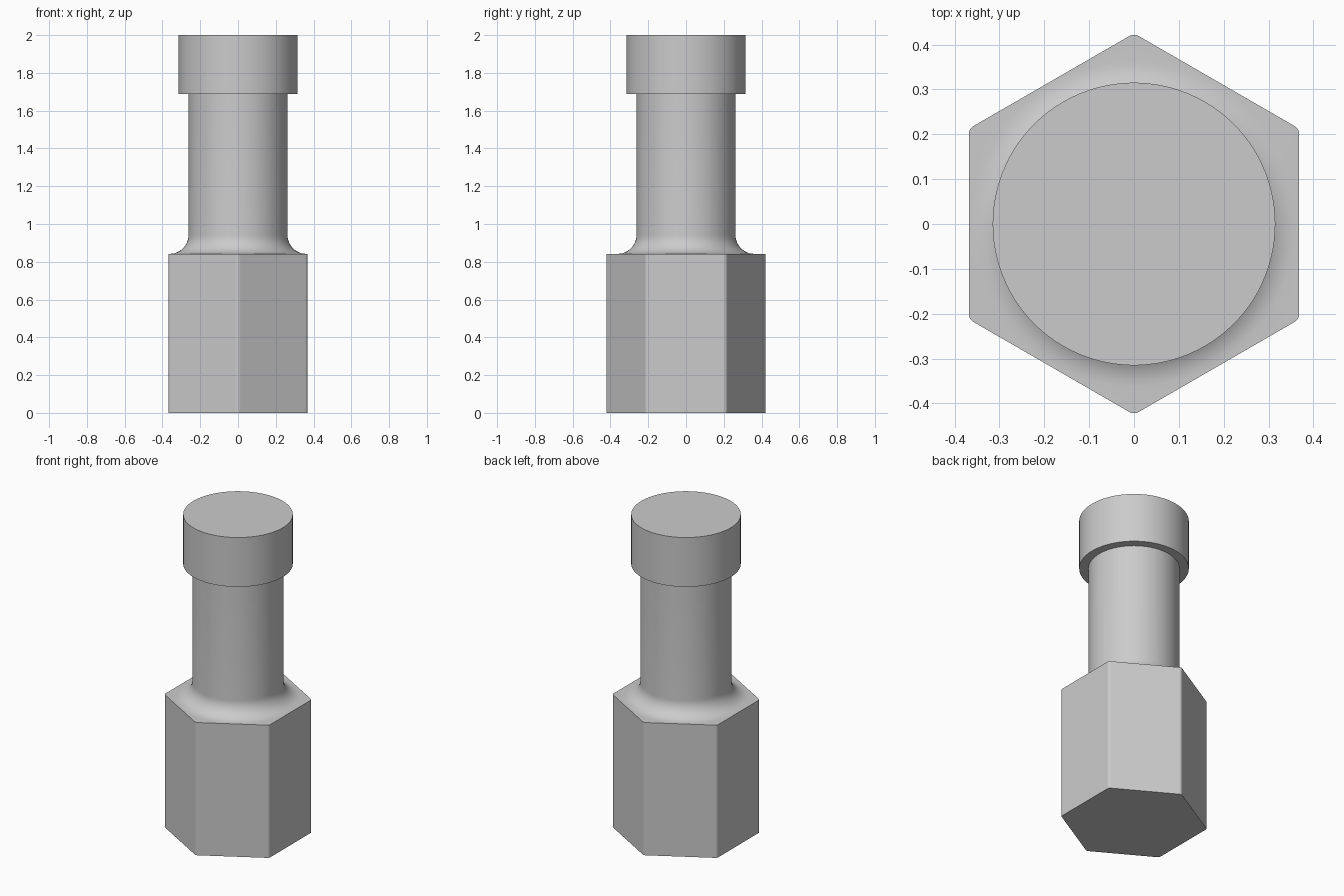
import bpy, bmesh
from math import sin, cos, radians, sqrt, pi

cube = bpy.data.objects.get("Cube")
if cube:
    bpy.data.objects.remove(cube, do_unlink=True)

# Main dimensions
APOTHEM, CORNER_R = 0.368, 0.02
HEX_TOP, CAP_BASE, TOP = 0.842, 1.687, 2.0
SHAFT_R, FILLET_R, CAP_R = 0.262, 0.1, 0.315
CORNER_SPAN = radians(1.367)

# Angles around the axis, packed closely at the six rounded corners
flat_steps = [radians(2 + 56 * i / 16) for i in range(17)]
corner_steps = [CORNER_SPAN * k / 2 for k in range(-2, 3)]
angles = [radians(30 + 60 * side) + step
          for side in range(6) for step in corner_steps + flat_steps]


def circle(radius):
    return lambda angle: radius


def hexagon(angle):
    """Radius of a hexagon with slightly rounded corners."""
    off = (angle % (pi / 3)) - pi / 6
    if abs(off) <= CORNER_SPAN:
        d = (APOTHEM - CORNER_R) / cos(pi / 6)
        return d * cos(off) + sqrt(CORNER_R ** 2 - (d * sin(off)) ** 2)
    return APOTHEM / cos(pi / 6 - abs(off))


# Stacked cross-sections: hex body, fillet, shaft, cap
sections = [(hexagon, 0), (hexagon, HEX_TOP)]
for i in range(13):
    t = pi / 2 * i / 12
    sections.append((circle(SHAFT_R + FILLET_R * (1 - sin(t))),
                     HEX_TOP + FILLET_R * (1 - cos(t))))
sections += [(circle(SHAFT_R), CAP_BASE), (circle(CAP_R), CAP_BASE), (circle(CAP_R), TOP)]

bm = bmesh.new()
rings = [[bm.verts.new((f(a) * cos(a), f(a) * sin(a), z)) for a in angles]
         for f, z in sections]
n = len(angles)
for low, high in zip(rings, rings[1:]):
    for i in range(n):
        j = (i + 1) % n
        bm.faces.new((low[i], low[j], high[j], high[i]))
bm.faces.new(rings[0][::-1])
bm.faces.new(rings[-1])
bmesh.ops.recalc_face_normals(bm, faces=bm.faces)

mesh = bpy.data.meshes.new("hex_stud")
bm.to_mesh(mesh)
bm.free()
stud = bpy.data.objects.new("hex_stud", mesh)
bpy.context.collection.objects.link(stud)

# Plain grey metal
grey = bpy.data.materials.new("light_grey")
grey.use_nodes = True
colour = (0.6, 0.6, 0.6, 1)
grey.diffuse_color = colour
grey.node_tree.nodes["Principled BSDF"].inputs["Base Color"].default_value = colour
mesh.materials.append(grey)

# Smooth round walls, sharp rims
bpy.ops.object.select_all(action='DESELECT')
stud.select_set(True)
bpy.context.view_layer.objects.active = stud
bpy.ops.object.shade_smooth_by_angle(angle=radians(30))
